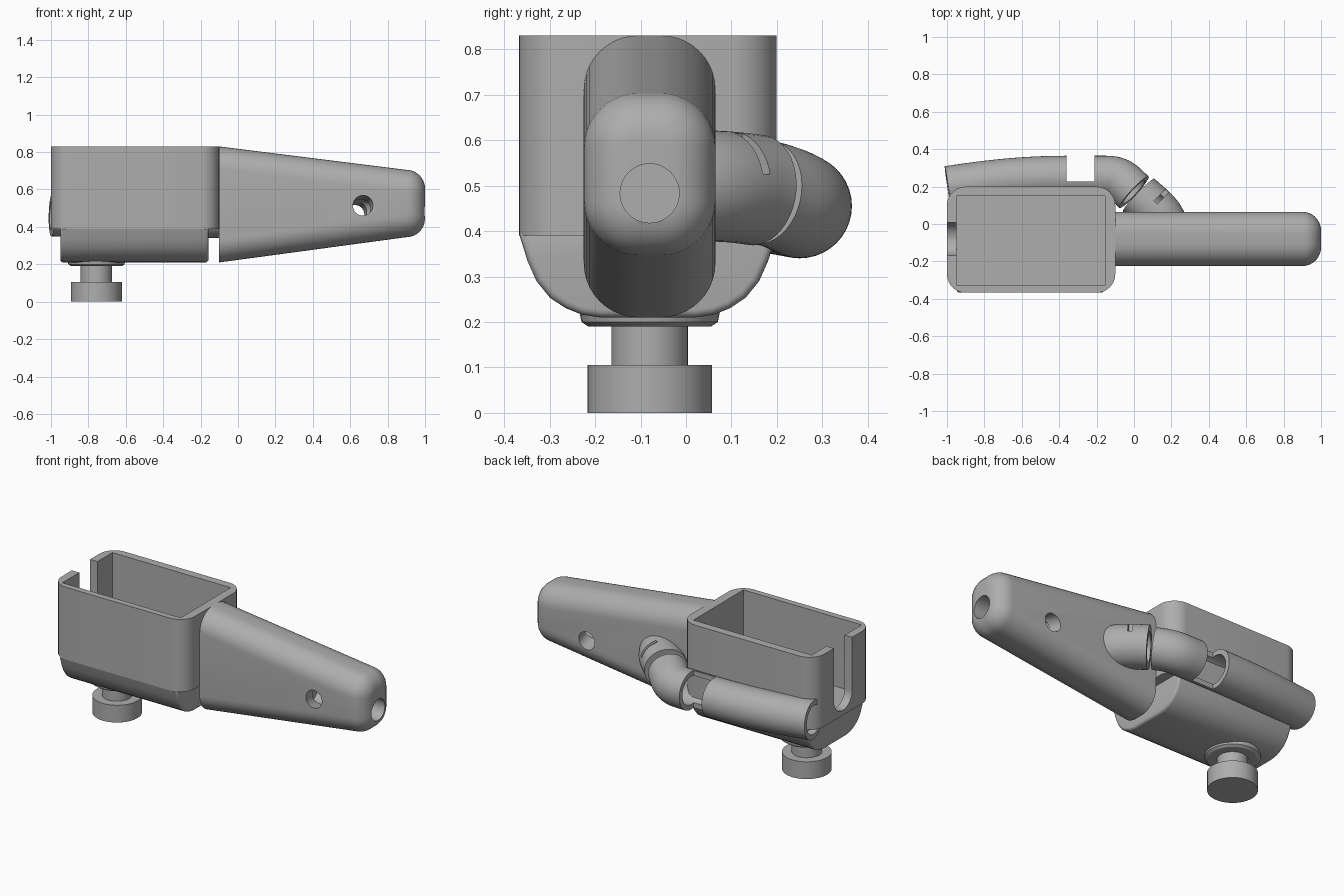
import bpy, bmesh, math
from mathutils import Vector, Matrix
from mathutils.geometry import interpolate_bezier

if "Cube" in bpy.data.objects:
    bpy.data.objects.remove(bpy.data.objects["Cube"])

grey = bpy.data.materials.new("plain_grey")
grey.use_nodes = True
GREY = (0.42, 0.42, 0.42, 1)
grey.diffuse_color = GREY
grey.node_tree.nodes["Principled BSDF"].inputs["Base Color"].default_value = GREY


def loft(name, rings, closed=False):
    """Skin a list of equal rings, capped unless closed into a loop."""
    bm = bmesh.new()
    vs = [[bm.verts.new(p) for p in r] for r in rings]
    n = len(vs[0])
    pairs = list(zip(vs, vs[1:])) + ([(vs[-1], vs[0])] if closed else [])
    for a, b in pairs:
        for i in range(n):
            j = (i + 1) % n
            bm.faces.new((a[i], a[j], b[j], b[i]))
    if not closed:
        bm.faces.new(vs[0])
        bm.faces.new(vs[-1])
    bmesh.ops.recalc_face_normals(bm, faces=bm.faces)
    me = bpy.data.meshes.new(name)
    bm.to_mesh(me)
    bm.free()
    me.materials.append(grey)
    ob = bpy.data.objects.new(name, me)
    bpy.context.collection.objects.link(ob)
    return ob


def rrect(w, h, r, steps=10):
    """Rounded rectangle as 2D points centred on the origin."""
    pts = []
    for k, (sx, sy) in enumerate(((1, 1), (-1, 1), (-1, -1), (1, -1))):
        for i in range(steps + 1):
            a = math.radians(90 * (k + i / steps))
            pts.append((sx * (w / 2 - r) + r * math.cos(a), sy * (h / 2 - r) + r * math.sin(a)))
    return pts


def block(name, x0, x1, y0, y1, z0, z1):
    ring = [(x0, y0), (x1, y0), (x1, y1), (x0, y1)]
    return loft(name, [[(x, y, z) for x, y in ring] for z in (z0, z1)])


def circle_ring(c, d, r, n=40):
    """Circle around c, facing along d."""
    d = Vector(d).normalized()
    u = d.cross(Vector((0, 0, 1)))
    u = u.normalized() if u.length > 0.01 else Vector((1, 0, 0))
    v = d.cross(u)
    return [Vector(c) + r * (math.cos(t) * u + math.sin(t) * v)
            for t in (2 * math.pi * i / n for i in range(n))]


def rod(name, a, b, r):
    d = Vector(b) - Vector(a)
    return loft(name, [circle_ring(a, d, r), circle_ring(b, d, r)])


def pipe(name, path, r, bore):
    """Hollow tube along a path."""
    dirs = [path[min(i + 1, len(path) - 1)] - path[max(i - 1, 0)] for i in range(len(path))]
    outer = [circle_ring(p, d, r) for p, d in zip(path, dirs)]
    inner = [circle_ring(p, d, bore) for p, d in zip(path, dirs)]
    return loft(name, outer + inner[::-1], closed=True)


def bezier(a, b, c, d, n):
    return interpolate_bezier(Vector(a), Vector(b), Vector(c), Vector(d), n)


def apply(ob, mod):
    bpy.context.view_layer.objects.active = ob
    bpy.ops.object.modifier_apply(modifier=mod.name)


def cut(ob, *cutters):
    for c in cutters:
        c.hide_render = True
        m = ob.modifiers.new("cut", 'BOOLEAN')
        m.operation, m.solver, m.object = 'DIFFERENCE', 'EXACT', c
        apply(ob, m)
        bpy.data.objects.remove(c)


def cavity():
    return block("cavity_cutter", -0.95, -0.155, -0.33, 0.15, 0.41, 1)


MID = -0.08          # middle plane of box and handle
KNOB_X = -0.757

# Open box with rounded corners, cavity and end slot
plan = rrect(0.9, 0.567, 0.1)
box = loft("box", [[(x - 0.55, y + MID - 0.004, z) for x, y in plan] for z in (0.39, 0.83)])
slot = rrect(0.175, 1, 0.087)
slot_cutter = loft("slot_cutter", [[(x, MID + y, z + 0.92) for y, z in slot] for x in (-1.1, -0.93)])
cut(box, cavity(), slot_cutter)

# Rounded hull below the box
half = [(0.274, 0.405), (0.282, 0.39), (0.265, 0.335), (0.245, 0.29), (0.215, 0.253),
        (0.18, 0.23), (0.145, 0.216), (0.105, 0.21)]
hull = [(y, z) for y, z in half] + [(-y, z) for y, z in half[::-1]]
lower_hull = loft("lower_hull", [[(x, MID - 0.004 + y, z) for y, z in hull] for x in (-0.95, -0.158)])
bev = lower_hull.modifiers.new("round_ends", 'BEVEL')
bev.width, bev.segments, bev.angle_limit = 0.025, 4, math.radians(80)
apply(lower_hull, bev)

# Mounting knob
base = [(0.19, 0.135), (0.2, 0.15), (0.225, 0.155)]
loft("knob_base", [circle_ring((KNOB_X, MID, z), (0, 0, 1), r) for z, r in base])
rod("knob_shaft", (KNOB_X, MID, 0.09), (KNOB_X, MID, 0.21), 0.084)
rod("knob", (KNOB_X, MID, 0), (KNOB_X, MID, 0.105), 0.137)

# Tapered handle with rounded tip
TIP = 0.1
sections = [(-0.101, 0.62, 0.52, 0)]
for i in range(9):
    a = math.radians(90 * i / 8)
    sections.append((0.9 + TIP * math.sin(a), 0.36, 0.525, TIP * (1 - math.cos(a))))
rings = []
for x, h, zc, inset in sections:
    prof = rrect(0.29 - 2 * inset, h - 2 * inset, 0.12 - inset)
    rings.append([(x, MID + y, zc + z) for y, z in prof])
handle = loft("handle", rings)
cut(handle,
    rod("end_hole_cutter", (0.55, MID, 0.483), (1.1, MID, 0.483), 0.065),
    rod("cross_hole_cutter", (0.68, -0.3, 0.528), (0.61, 0.14, 0.45), 0.053))

# Side tube with an open trough, ending in the first elbow
path = bezier((-0.995, 0.195, 0.465), (-0.8, 0.225, 0.46), (-0.6, 0.25, 0.455), (-0.36, 0.25, 0.455), 14)
path += bezier((-0.15, 0.25, 0.455), (-0.07, 0.25, 0.455), (-0.055, 0.22, 0.475), (0, 0.17, 0.485), 14)
side_tube = pipe("side_tube", path, 0.115, 0.085)
cut(side_tube, cavity(), block("trough_cutter", -0.36, -0.21, 0.228, 0.5, 0.2, 0.7))

# Second elbow running into the handle, with a narrow slit
path = bezier((0.025, 0.155, 0.49), (0.09, 0.09, 0.5), (0.17, 0.05, 0.5), (0.17, -0.05, 0.5), 16)
elbow = pipe("handle_elbow", path, 0.122, 0.085)
slit = block("slit_cutter", -0.07, 0.07, -0.012, 0.012, -0.05, 0.06)
slit.matrix_world = Matrix.Translation((0.165, 0.165, 0.575)) @ Matrix.Rotation(math.radians(45), 4, 'Z')
bpy.context.view_layer.update()
cut(elbow, slit)

# Smooth shading with sharp edges kept
for ob in bpy.context.collection.objects:
    if ob.type == 'MESH' and ob.data.materials and ob.data.materials[0] == grey:
        bpy.ops.object.select_all(action='DESELECT')
        ob.select_set(True)
        bpy.context.view_layer.objects.active = ob
        bpy.ops.object.shade_smooth_by_angle(angle=math.radians(32))
